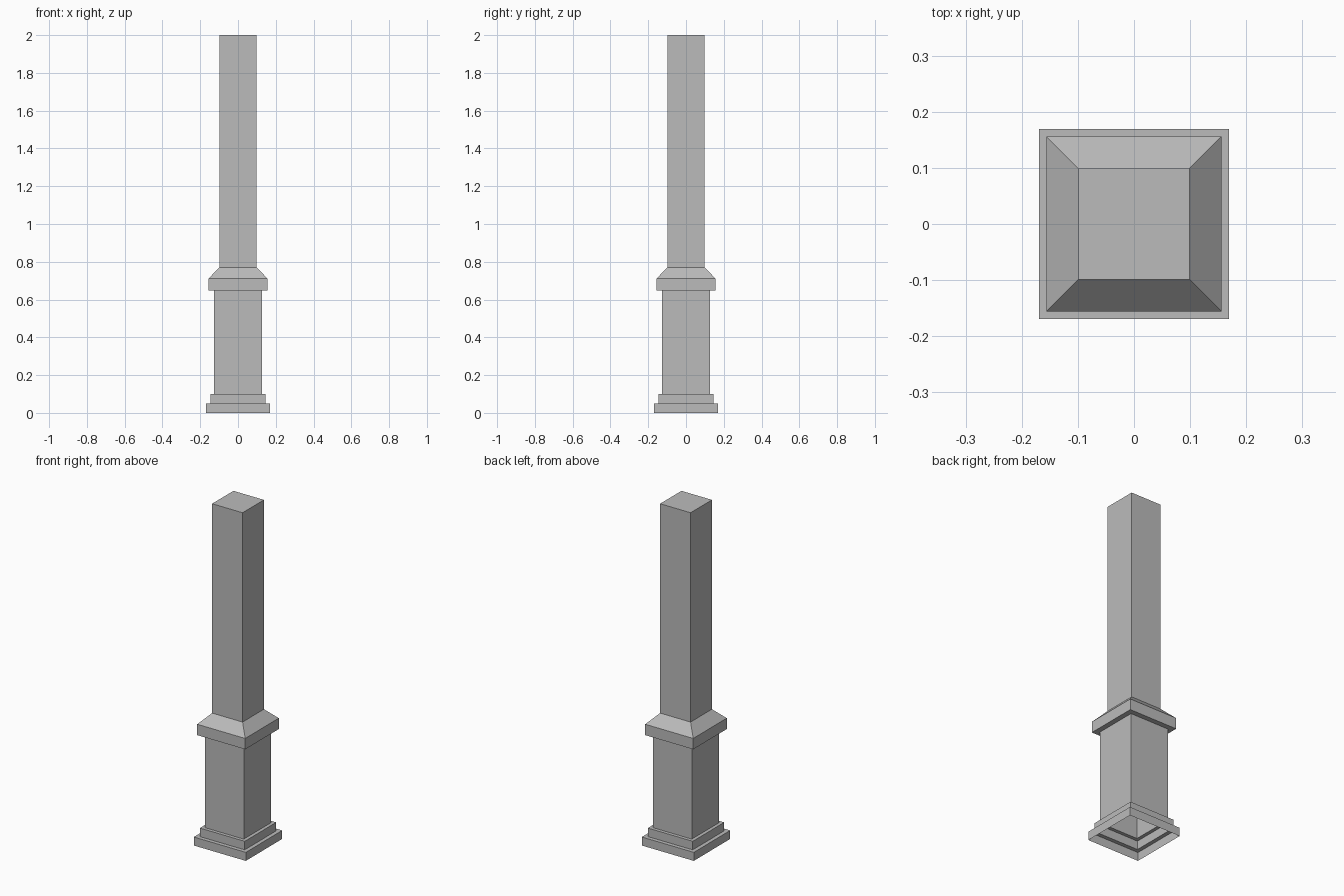
import bpy
import bmesh

old = bpy.data.objects.get("Cube")
if old:
    bpy.data.objects.remove(old, do_unlink=True)

stone = bpy.data.materials.new("stone_grey")
stone.use_nodes = True
colour = (0.5, 0.5, 0.5, 1)
stone.diffuse_color = colour
stone.node_tree.nodes["Principled BSDF"].inputs["Base Color"].default_value = colour


def square_shell(name, profile, close_top=False):
    """Join square rings, given as (half width, height), into an open shell."""
    bm = bmesh.new()
    rings = []
    for w, z in profile:
        corners = ((-w, -w), (w, -w), (w, w), (-w, w))
        rings.append([bm.verts.new((x, y, z)) for x, y in corners])
    for low, high in zip(rings, rings[1:]):
        for i in range(4):
            j = (i + 1) % 4
            bm.faces.new((low[i], low[j], high[j], high[i]))
    if close_top:
        bm.faces.new(rings[-1])
    mesh = bpy.data.meshes.new(name)
    bm.to_mesh(mesh)
    bm.free()
    mesh.materials.append(stone)
    obj = bpy.data.objects.new(name, mesh)
    bpy.context.collection.objects.link(obj)
    return obj


BASE, STEP, PEDESTAL, CAP, SHAFT = 0.169, 0.146, 0.126, 0.156, 0.099

# Two-tier foot, open underneath, with a ledge above each tier
square_shell("foot", [(BASE, 0), (BASE, 0.05), (STEP, 0.05),
                      (STEP, 0.1), (PEDESTAL, 0.1)])
# Plain pedestal
square_shell("pedestal", [(PEDESTAL, 0.1), (PEDESTAL, 0.647)])
# Overhanging cap with a sloped top
square_shell("pedestal_cap", [(PEDESTAL, 0.647), (CAP, 0.647),
                              (CAP, 0.711), (SHAFT, 0.77)])
# Tall square shaft
square_shell("shaft", [(SHAFT, 0.77), (SHAFT, 2)], close_top=True)
